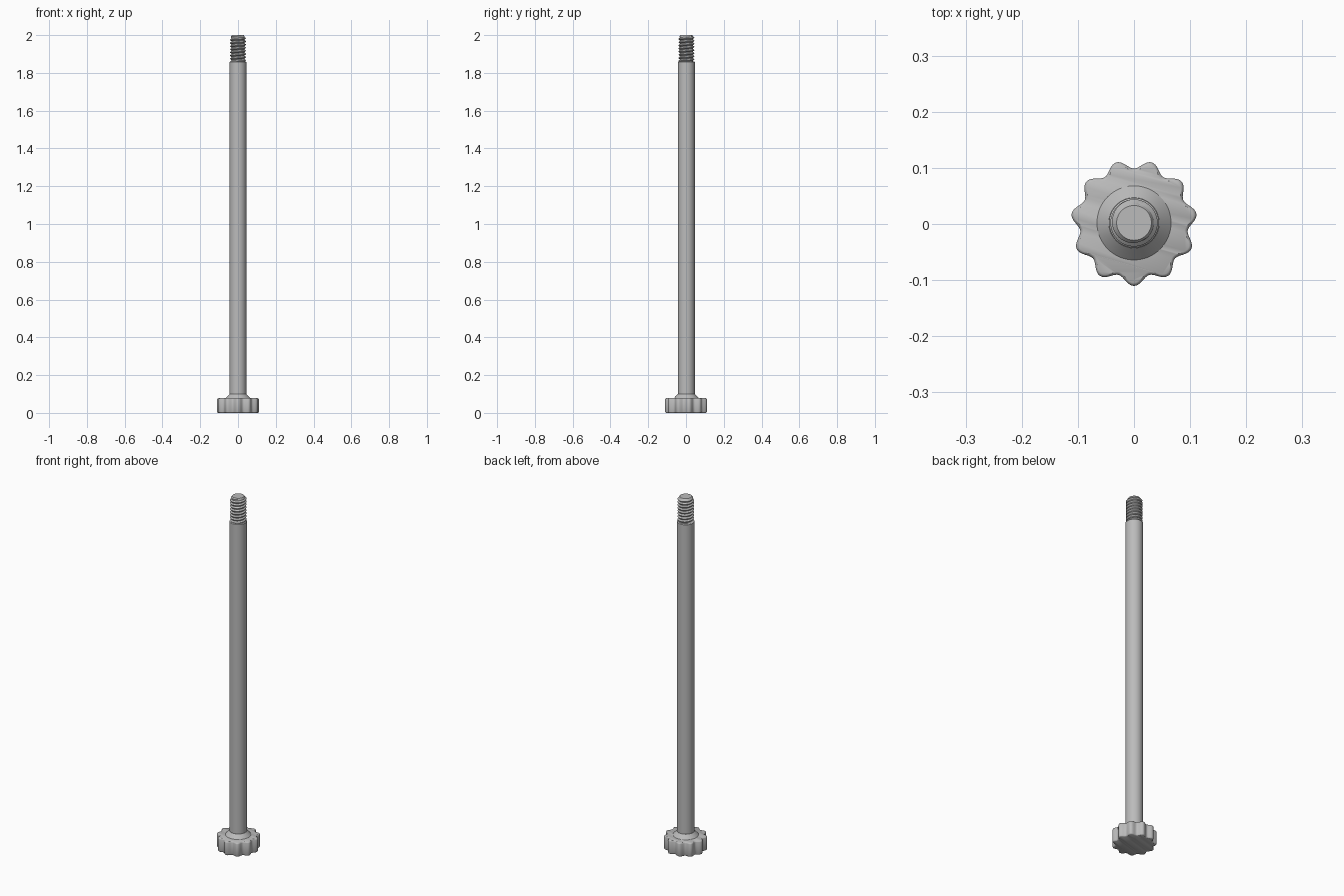
import bpy, bmesh
from math import sin, cos, pi, radians

cube = bpy.data.objects.get("Cube")
if cube:
    bpy.data.objects.remove(cube, do_unlink=True)

steel = bpy.data.materials.new("grey steel")
steel.use_nodes = True
GREY = (0.5, 0.5, 0.5, 1)
steel.diffuse_color = GREY
steel.node_tree.nodes["Principled BSDF"].inputs["Base Color"].default_value = GREY

AXIS_Y = 0.002      # the odd lobe count puts the axis just off centre


def finish(name, bm, angle=35):
    bmesh.ops.remove_doubles(bm, verts=bm.verts, dist=1e-5)
    bmesh.ops.recalc_face_normals(bm, faces=bm.faces)
    mesh = bpy.data.meshes.new(name)
    bm.to_mesh(mesh)
    bm.free()
    obj = bpy.data.objects.new(name, mesh)
    obj.location.y = AXIS_Y
    mesh.materials.append(steel)
    bpy.context.collection.objects.link(obj)
    bpy.ops.object.select_all(action='DESELECT')
    obj.select_set(True)
    bpy.context.view_layer.objects.active = obj
    bpy.ops.object.shade_smooth_by_angle(angle=radians(angle))
    return obj


def loft(name, rings, sides, radius=lambda r, a: r):
    """Stack closed rings of (radius, height) and cap both ends."""
    bm = bmesh.new()
    loops = []
    for r, z in rings:
        angles = [2 * pi * i / sides - pi / 2 for i in range(sides)]
        loops.append([bm.verts.new((radius(r, a) * cos(a), radius(r, a) * sin(a), z))
                      for a in angles])
    for low, high in zip(loops, loops[1:]):
        for i in range(sides):
            k = (i + 1) % sides
            bm.faces.new((low[i], low[k], high[k], high[i]))
    bm.faces.new(loops[0][::-1])
    bm.faces.new(loops[-1])
    return finish(name, bm)


# Knob with eleven rounded grips and softened rims
LOBES = 11


def lobed(r, a):
    return r + 0.0078 * cos(LOBES * (a + pi / 2))


loft("knob", [(0.099, 0), (0.1025, 0.002), (0.1045, 0.006),
              (0.1045, 0.072), (0.1025, 0.076), (0.099, 0.078)], LOBES * 16, lobed)

# Conical collar and plain shaft
loft("collar", [(0.067, 0.077), (0.045, 0.1)], 64)
loft("shaft", [(0.0445, 0.09), (0.0445, 1.857), (0.0405, 1.861)], 64)

# Helical thread, trimmed flat at both ends and chamfered at the tip
Z0, Z1, PITCH, SIDES = 1.858, 2.0, 0.0165, 48
ROOT, CREST, TIP = 0.035, 0.042, 0.031
TOOTH = [ROOT, ROOT, CREST, CREST]
STEPS = [0, 0.12, 0.5, 0.62]


def thread_point(turn, step, i):
    a = 2 * pi * i / SIDES
    z = Z0 + PITCH * (turn + STEPS[step] + i / SIDES)
    r = min(TOOTH[step], TIP + max(Z1 - z, 0) * 0.8)
    if z <= Z0:
        z, r = Z0, ROOT
    if z >= Z1:
        z, r = Z1, TIP
    return (r * cos(a), r * sin(a), z)


bm = bmesh.new()
rows = [(t, s) for t in range(-1, 10) for s in range(len(STEPS))]
grid = [[bm.verts.new(thread_point(t, s, i)) for i in range(SIDES + 1)] for t, s in rows]
for low, high in zip(grid, grid[1:]):
    for i in range(SIDES):
        bm.faces.new((low[i], low[i + 1], high[i + 1], high[i]))
bm.faces.new([bm.verts.new((TIP * cos(2 * pi * i / SIDES), TIP * sin(2 * pi * i / SIDES), Z1))
              for i in range(SIDES)])
finish("thread", bm, 30)
